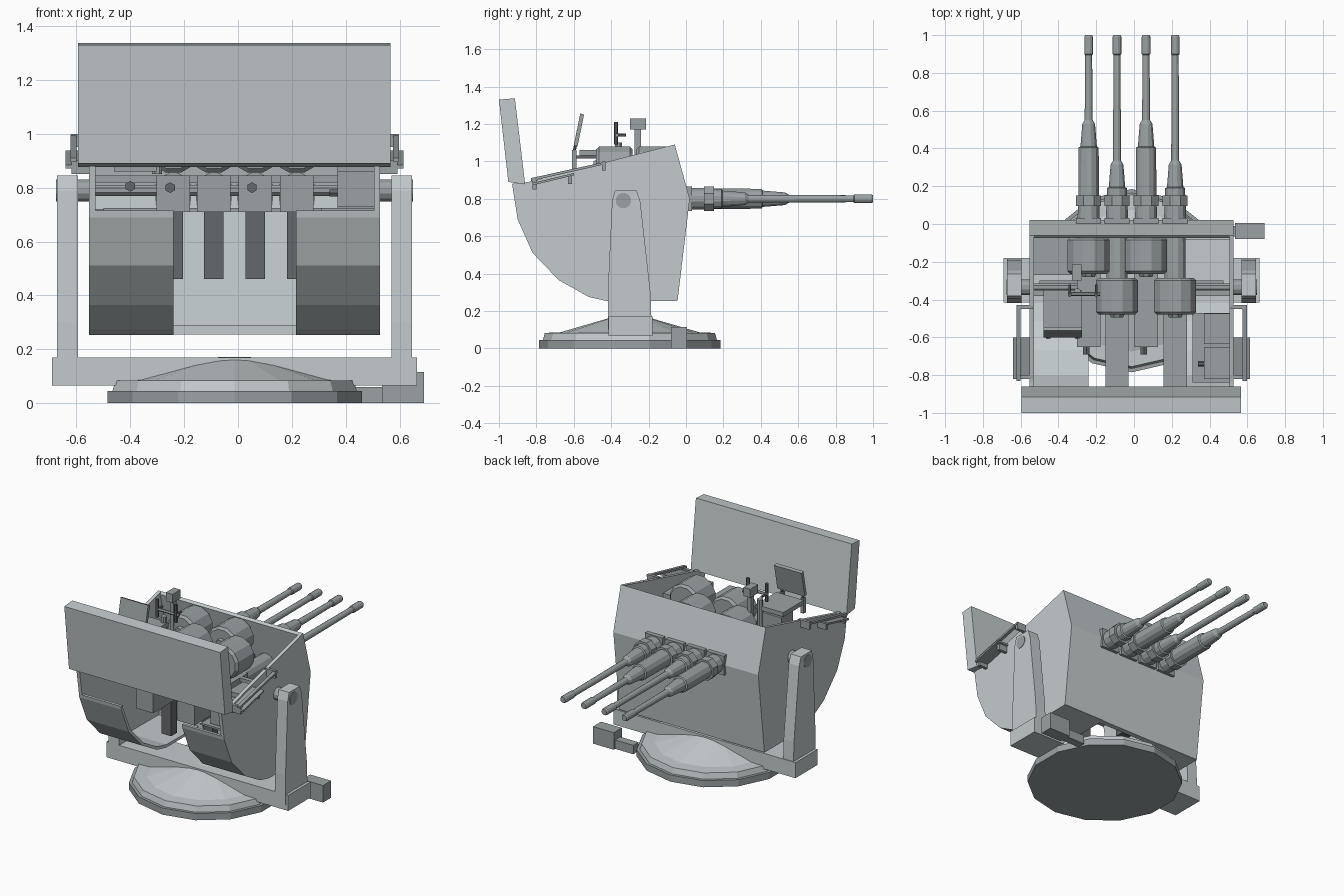
import bpy, bmesh, math
from mathutils import Vector

if "Cube" in bpy.data.objects:
    bpy.data.objects.remove(bpy.data.objects["Cube"])

CX = -0.0125            # symmetry plane of the mount
GREY = (0.55, 0.6, 0.61, 1)
STEEL = (0.33, 0.36, 0.37, 1)
DARK = (0.13, 0.14, 0.15, 1)
mats = {}


def finish(name, bm, color):
    bmesh.ops.recalc_face_normals(bm, faces=bm.faces)
    me = bpy.data.meshes.new(name)
    bm.to_mesh(me)
    bm.free()
    if color not in mats:
        mats[color] = bpy.data.materials.new("paint")
        mats[color].diffuse_color = color
    me.materials.append(mats[color])
    ob = bpy.data.objects.new(name, me)
    bpy.context.collection.objects.link(ob)
    return ob


def prism(name, pts, x0, x1, color=GREY):
    """Extrude a (y, z) outline along x."""
    bm = bmesh.new()
    a = [bm.verts.new((x0, y, z)) for y, z in pts]
    b = [bm.verts.new((x1, y, z)) for y, z in pts]
    n = len(pts)
    bm.faces.new(a)
    bm.faces.new(b)
    for i in range(n):
        bm.faces.new((a[i], a[(i + 1) % n], b[(i + 1) % n], b[i]))
    return finish(name, bm, color)


def box(name, x0, x1, y0, y1, z0, z1, color=GREY):
    return prism(name, [(y0, z0), (y1, z0), (y1, z1), (y0, z1)], x0, x1, color)


def strip(name, path, x0, x1, t=0.02, color=GREY):
    """Sheet following a (y, z) path, thickened toward the tub's centre."""
    inner = []
    for p in path:
        v = Vector(p)
        inner.append(tuple(v + (Vector((-0.4, 0.7)) - v).normalized() * t))
    return prism(name, path + inner[::-1], x0, x1, color)


def lathe(name, prof, origin, axis, n, color=STEEL, turn=0.5):
    """Revolve (distance, radius) pairs around an axis."""
    bm = bmesh.new()
    q = Vector((0, 0, 1)).rotation_difference(Vector(axis))
    rings = []
    for d, r in prof:
        rings.append([bm.verts.new(Vector(origin) + q @ Vector(
            (r * math.cos((i + turn) * math.tau / n), r * math.sin((i + turn) * math.tau / n), d)))
            for i in range(n)])
    for a, b in zip(rings, rings[1:]):
        for i in range(n):
            bm.faces.new((a[i], a[(i + 1) % n], b[(i + 1) % n], b[i]))
    bm.faces.new(rings[0])
    bm.faces.new(rings[-1])
    return finish(name, bm, color)


def rod(name, p, q, r, n=8, color=STEEL):
    d = Vector(q) - Vector(p)
    return lathe(name, [(0, r), (d.length, r)], p, d.normalized(), n, color)


def both(fn, name, x0, x1, *args, **kw):
    """Build a part on the left and mirrored on the right."""
    fn("left_" + name, x0, x1, *args, **kw)
    fn("right_" + name, 2 * CX - x1, 2 * CX - x0, *args, **kw)


# Turntable base with side box
lathe("base_ring", [(0, .485), (.045, .485)], (CX, -.3, 0), (0, 0, 1), 14, STEEL)
lathe("base_dome", [(.045, .465), (.083, .455), (.085, .375), (.165, .1), (.172, .05)],
      (CX, -.3, 0), (0, 0, 1), 14, GREY)
box("base_box_link", .4, .56, -.065, -.01, 0, .06, STEEL)
box("base_box", .535, .69, -.08, .005, 0, .115, STEEL)

# Yoke
box("yoke_beam", -.69, .665, -.415, -.18, .065, .17)
arm = [(-.418, .1), (-.183, .1), (-.19, .3), (-.245, .79), (-.265, .845), (-.38, .845), (-.395, .79), (-.418, .3)]
both(lambda n, a, b: prism(n, arm, a, b), "yoke_arm", -.672, -.595)
both(lambda n, a, b: rod(n, (a, -.335, .79), (b, -.335, .79), .042, 12), "trunnion", -.675, -.54)

# Armoured tub: sides, gun face, curved rear panels with floor
side = [(-.93, .88), (-.84, .89), (-.06, 1.09), (.02, .8), (-.045, .26), (-.42, .26),
        (-.52, .28), (-.68, .37), (-.82, .51), (-.9, .69)]
both(lambda n, a, b: prism(n, side, a, b), "tub_side", -.553, -.53)
strip("gun_face_plate", [(-.06, 1.09), (.02, .8), (-.045, .255)], -.553, .528)
curve = [(-.905, .715), (-.9, .69), (-.82, .51), (-.68, .365), (-.52, .275), (-.42, .252), (-.045, .252)]
both(lambda n, a, b: strip(n, curve, a, b), "rear_panel", -.553, -.24)
box("face_bottom_rail", -.53, .505, -.085, -.05, .255, .29)

# Rear flap and its hinge rails
prism("rear_flap", [(-1, 1.33), (-.915, 1.337), (-.86, .877), (-.95, .89)], -.595, .567)
rail = [(-.83, .895), (-.43, .985), (-.43, .998), (-.83, .91)]
both(lambda n, a, b: prism(n, rail, a, b, STEEL), "flap_rail", -.622, -.6)
ledge = [(-.82, .872), (-.6, .925), (-.6, .937), (-.82, .885)]
both(lambda n, a, b: prism(n, ledge, a, b, STEEL), "flap_ledge", -.64, -.55)
for y, z in ((-.81, .85), (-.62, .88), (-.44, .95)):
    both(lambda n, a, b: box(n, a, b, y - .01, y + .01, z, z + .05, STEEL), "rail_pin", -.618, -.535)

# Cross shafts carrying the guns
rod("elevation_shaft", (-.6, -.335, .79), (.575, -.335, .79), .022)
box("cradle_bar_upper", -.53, .505, -.38, -.35, .82, .845, STEEL)
box("cradle_bar_lower", -.5, .475, -.36, -.3, .712, .725, STEEL)

# Four guns, alternate ones set back
for i, x in enumerate((-.24, -.09, .064, .218)):
    s = -.215 * (i % 2)
    g = f"gun_{i + 1}_"
    lathe(g + "barrel", [(-.1 + s, .058), (.405 + s, .055), (.41 + s, .045), (.53 + s, .035), (.55 + s, .022),
                         (.895, .019), (.9, .024), (.99, .024), (1.0, .019)], (x, 0, .8), (0, 1, 0), 12)
    box(g + "port_plate", x - .066, x + .066, -.01, .032, .735, .865, STEEL)
    lathe(g + "port_sleeve", [(0, .062), (.1, .058)], (x, 0, .8), (0, 1, 0), 12)
    lathe(g + "collar", [(.095, .072), (.15, .072)], (x, 0, .8), (0, 1, 0), 8)
    box(g + "receiver", x - .062, x + .062, -.65 + s, -.08 + s, .71, .845, STEEL)
    lathe(g + "drum", [(-.265 + s, .1), (-.25 + s, .115), (-.085 + s, .115), (-.07 + s, .1)],
          (x, 0, .968), (0, 1, 0), 12)
    lathe(g + "drum_hub", [(-.28 + s, .035), (-.26 + s, .045)], (x, 0, .968), (0, 1, 0), 8)
    box(g + "chute", x - .036, x + .036, -.42 + s, -.36 + s, .46, .715, DARK)
    if i % 2 == 0:
        rod(g + "charging_knob", (x - .012, -.69, .8), (x - .012, -.64, .8), .02, 6, DARK)
    else:
        box(g + "buffer", x - .06, x + .06, -.86, -.76, .72, .84, STEEL)

# Gunner's seat
box("seat_cushion", -.48, -.275, -.57, -.35, 1.03, 1.06, STEEL)
prism("seat_back", [(-.6, 1.085), (-.58, 1.08), (-.545, 1.25), (-.565, 1.257)], -.48, -.275, STEEL)
box("seat_frame", -.45, -.3, -.6, -.38, 1.015, 1.03, DARK)
for x in (-.455, -.3):
    box("seat_rear_leg", x - .012, x + .012, -.61, -.585, .96, 1.06, STEEL)
    rod("seat_back_stay", (x, -.6, 1.04), (x, -.575, 1.17), .008, 6, DARK)
box("seat_support", -.46, -.3, -.48, -.36, .86, 1.015, STEEL)

# Control handles and sight
rod("handle_column", (-.3, -.36, .85), (-.3, -.36, 1.1), .02)
rod("handle_bar", (-.35, -.37, 1.14), (-.18, -.37, 1.14), .01, 6)
for x in (-.34, -.2):
    rod("hand_grip", (x, -.375, 1.09), (x, -.375, 1.21), .011, 6, DARK)
    rod("grip_lever", (x, -.375, 1.14), (x, -.32, 1.14), .008, 6, DARK)
box("sight_post", -.315, -.29, -.275, -.24, .85, 1.18, STEEL)
box("sight_head", -.328, -.278, -.3, -.215, 1.17, 1.228, STEEL)

# Ammunition boxes and rack on the right, locker on the left
box("ammo_box", .37, .505, -.635, -.475, .72, .88, STEEL)
box("ammo_rack_box", .37, .505, -.82, -.655, .73, .86, STEEL)
box("rack_floor", .31, .505, -.84, -.47, .712, .725, STEEL)
rod("rack_knob", (.34, -.74, .78), (.375, -.74, .78), .015, 6, DARK)
box("left_locker", -.53, -.32, -.27, -.07, .5, .72, STEEL)
rod("elevation_knob", (-.4, -.46, .805), (-.4, -.36, .805), .02, 6, DARK)

for m in bpy.data.materials:
    if m.users and not m.is_grease_pencil:
        m.use_nodes = True
        m.node_tree.nodes["Principled BSDF"].inputs["Base Color"].default_value = m.diffuse_color
